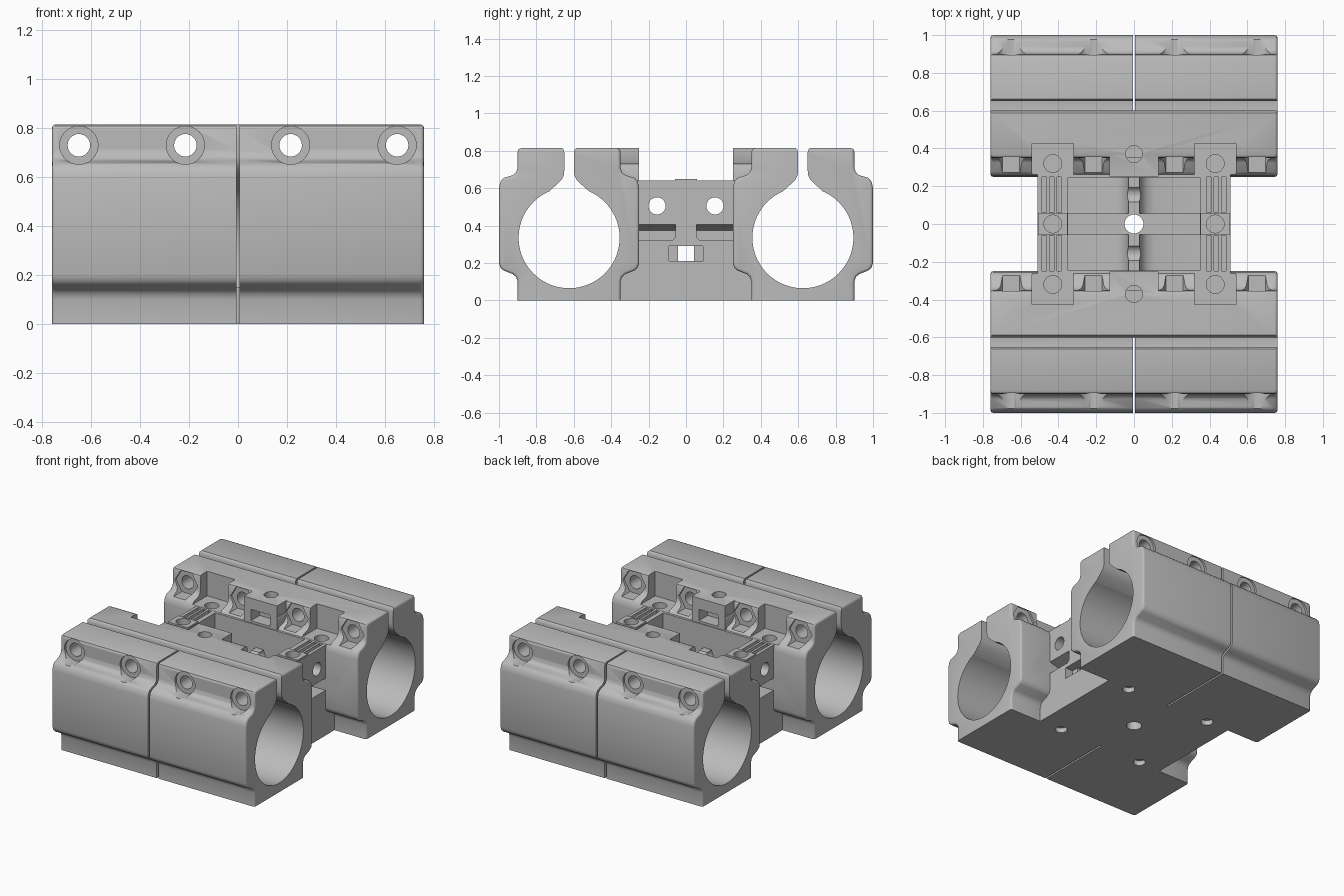
import bpy, bmesh
from math import sin, cos, tau
from mathutils import Vector

if "Cube" in bpy.data.objects:
    bpy.data.objects.remove(bpy.data.objects["Cube"])

grey = bpy.data.materials.new("plain grey")
grey.use_nodes = True
grey.diffuse_color = (0.5, 0.5, 0.5, 1)
grey.node_tree.nodes["Principled BSDF"].inputs["Base Color"].default_value = (0.5, 0.5, 0.5, 1)


def prism(name, pts, axis, a, b, bevel=0):
    """Closed outline pushed along an axis, with optional rounded end rims."""
    place = {"x": lambda u, v, d: (d, u, v),
             "y": lambda u, v, d: (u, d, v),
             "z": lambda u, v, d: (u, v, d)}[axis]
    bm = bmesh.new()
    face = bm.faces.new([bm.verts.new(place(u, v, a)) for u, v in pts])
    new = bmesh.ops.extrude_face_region(bm, geom=[face])["geom"]
    shift = Vector(place(0, 0, b - a))
    bmesh.ops.translate(bm, vec=shift, verts=[g for g in new if isinstance(g, bmesh.types.BMVert)])
    bmesh.ops.recalc_face_normals(bm, faces=bm.faces)
    if bevel:
        k = "xyz".index(axis)
        rim = [e for e in bm.edges
               if abs(e.verts[0].co[k] - e.verts[1].co[k]) < 1e-5
               and max(v.co.z for v in e.verts) > 0.01]
        bmesh.ops.bevel(bm, geom=rim, offset=bevel, segments=3, profile=0.5, affect="EDGES")
    mesh = bpy.data.meshes.new(name)
    bm.to_mesh(mesh)
    bm.free()
    ob = bpy.data.objects.new(name, mesh)
    mesh.materials.append(grey)
    bpy.context.collection.objects.link(ob)
    return ob


def box(x0, x1, y0, y1, z0, z1):
    return prism("block", [(x0, y0), (x1, y0), (x1, y1), (x0, y1)], "z", z0, z1)


def rod(axis, u, v, r, a, b, n=32, turn=0):
    pts = [(u + r * cos(tau * i / n + turn), v + r * sin(tau * i / n + turn)) for i in range(n)]
    return prism("rod", pts, axis, a, b)


def combine(base, tool, operation):
    mod = base.modifiers.new("combine", "BOOLEAN")
    mod.operation, mod.solver, mod.object = operation, "EXACT", tool
    bpy.context.view_layer.objects.active = base
    bpy.ops.object.modifier_apply(modifier=mod.name)
    bpy.data.objects.remove(tool)


def cut(tool):
    combine(block, tool, "DIFFERENCE")


def add(tool):
    combine(block, tool, "UNION")


# Half outlines of a clamp and of its clamping slot, measured from the bore axis
half = [(.275, 0), (.275, .10), (.283, .125), (.30, .14), (.35, .16), (.367, .175),
        (.375, .20), (.375, .60), (.367, .635), (.35, .655), (.30, .67), (.283, .685),
        (.275, .71), (.275, .795), (.269, .809), (.255, .815)]
neck = [(.11, .40), (.11, .58), (.06, .625), (.04, .645), (.028, .67), (.025, .70),
        (.025, .79), (.03, .807), (.04, .818), (.04, .9)]
AXIS = 0.625
SCREWS = (-.65, -.215, .215, .65)


def mirrored(outline, side):
    full = outline + [(-y, z) for y, z in reversed(outline)]
    return [(y + side * AXIS, z) for y, z in full]


# Central hub, the two clamps and their middle bosses
block = box(-.51, .51, -.352, .352, 0, .64)
block.name = "double_clamp_block"
for s in (-1, 1):
    add(prism("clamp", mirrored(half, s), "x", -.76, .76, bevel=.015))
    ya, yb = sorted((s * .252, s * .40))
    add(box(-.13, .13, ya, yb, .58, .814))
    add(box(s * .43 - .078, s * .43 + .078, -.058, .058, .60, .65))

# Bores, slots and centre slits
for s in (-1, 1):
    cut(rod("x", s * AXIS, .335, .27, -.9, .9, n=72))
    cut(prism("slot", mirrored(neck, s), "x", -.9, .9))
    ya, yb = sorted((s * .60, s * 1.1))
    cut(box(-.006, .006, ya, yb, -.1, .95))
    ya, yb = sorted((s * .34, s * 1.1))
    cut(box(-.006, .006, ya, yb, -.1, .15))

# Clamp screws: through hole, round counterbore outside, hex recess inside
for s in (-1, 1):
    for x in SCREWS:
        cut(rod("y", x, .73, .046, s * .2, s * 1.1))
        cut(rod("y", x, .73, .078, s * .885, s * 1.1))
        cut(rod("y", x, .73, .09, s * .2, s * .365, n=6))

# Boss windows and their vertical screw holes
for s in (-1, 1):
    ya, yb = sorted((s * .20, s * .35))
    cut(box(-.075, .075, ya, yb, .655, .735))
    cut(rod("z", 0, s * .37, .045, .68, .9))

# Hub well, with four deeper bays that leave a cross of ribs
cut(box(-.35, .35, -.245, .245, .48, .9))
bay = [(.03, .55), (.03, .47), (.045, .435), (.07, .412), (.11, .40), (.35, .40), (.35, .55)]
for sx in (-1, 1):
    for sy in (-1, 1):
        cut(prism("bay", [(sx * x, z) for x, z in bay], "y", sy * .055, sy * .245))
cut(rod("z", 0, 0, .05, -.1, .9))

for sx in (-1, 1):
    cut(rod("z", sx * .43, 0, .047, .45, .9))
    for sy in (-1, 1):
        # Recessed corner seats with screw holes
        xa, xb = sx * .43 - .11, sx * .43 + .11
        ya, yb = sorted((sy * .252, sy * .425))
        seat = [(xa, ya), (xb, ya), (xb, yb), (xa, yb)]
        cut(prism("seat", seat, "z", .641, .9))
        cut(rod("z", sx * .43, sy * .32, .047, .56, .9))
        # Grooves along the side walls
        for gx in (.395, .435, .475):
            ya, yb = sorted((sy * .06, sy * .25))
            cut(box(sx * gx - .012, sx * gx + .012, ya, yb, .61, .9))
        # Side slots with a sloped roof
        slot = [(sy * .055, .34), (sy * .075, .32), (sy * .25, .32), (sy * .25, .43), (sy * .055, .43)]
        roof = prism("slot", slot, "x", sx * .40, sx * .6)
        for v in roof.data.vertices:
            if v.co.z > .42 and abs(v.co.x) < .45:
                v.co.z = .375
        cut(roof)
        # Blind holes underneath
        cut(rod("z", sx * .335, sy * .345, .04, -.1, .035))
    # Tie passage mouth
    xa, xb = sorted((sx * .45, sx * .6))
    cut(box(xa, xb, -.09, .09, .21, .29))

# Cross holes through both side walls, and the tie passage
for s in (-1, 1):
    cut(rod("x", s * .155, .505, .046, -.6, .6))
cut(box(-.6, .6, -.042, .042, .21, .29))

# Smooth curves, crisp edges
bpy.ops.object.select_all(action="DESELECT")
block.select_set(True)
bpy.context.view_layer.objects.active = block
bpy.ops.object.shade_smooth_by_angle(angle=0.6)
